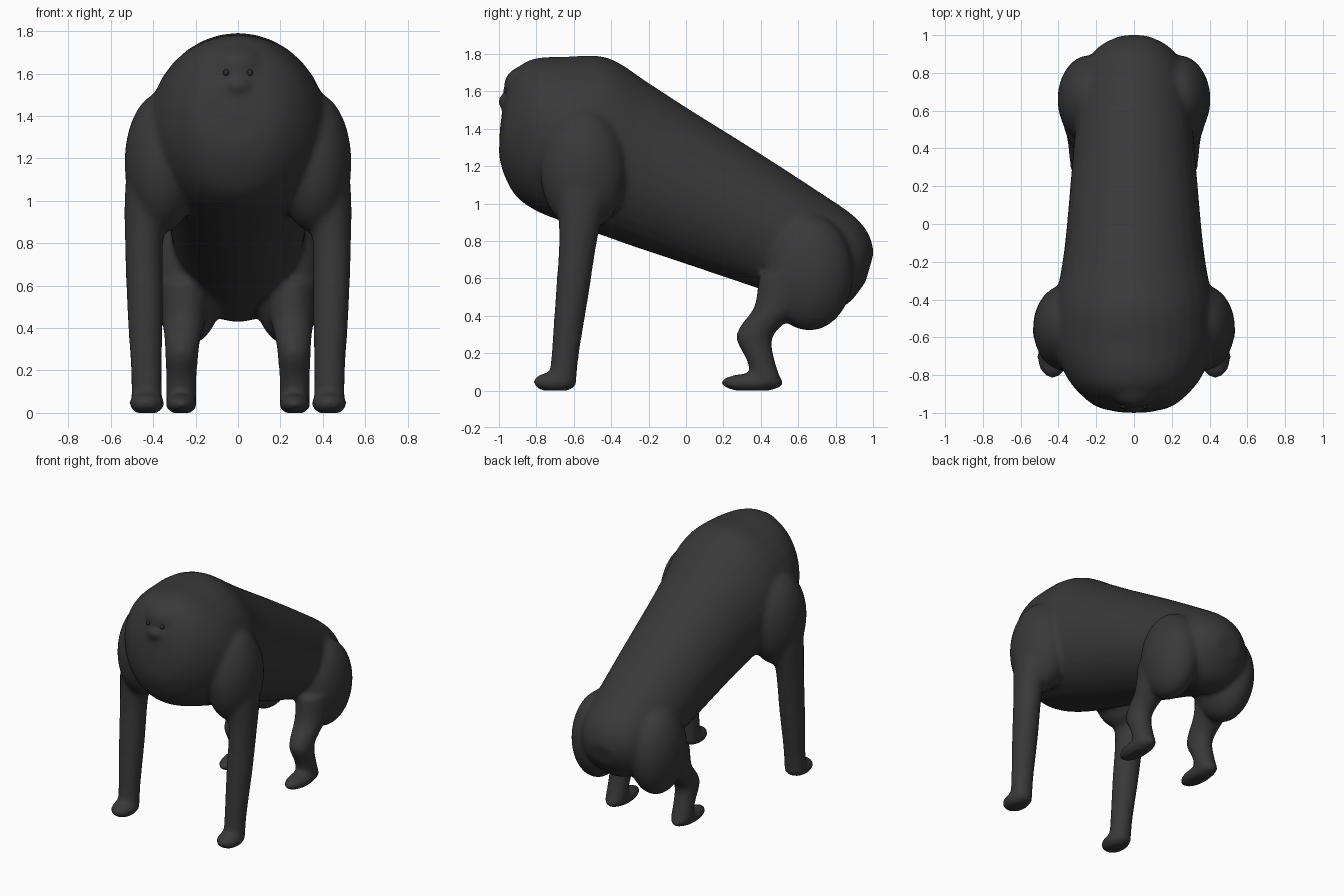
import bpy, bmesh, math
from mathutils import Vector, Matrix

if "Cube" in bpy.data.objects:
    bpy.data.objects.remove(bpy.data.objects["Cube"])


def material(name, rgb):
    m = bpy.data.materials.new(name)
    m.diffuse_color = (*rgb, 1)
    m.use_nodes = True
    m.node_tree.nodes["Principled BSDF"].inputs["Base Color"].default_value = m.diffuse_color
    return m


FUR = material("charcoal fur", (0.04, 0.04, 0.04))
EYE = material("dark eye", (0.025, 0.025, 0.025))
SEG = 32


def spline(rows, steps=5):
    """Catmull-Rom interpolation of section rows."""
    out = []
    for i in range(len(rows) - 1):
        a, b, c, d = (rows[max(0, min(len(rows) - 1, i + k))] for k in (-1, 0, 1, 2))
        for s in range(steps):
            t = s / steps
            out.append([0.5 * (2 * q + (r - p) * t + (2 * p - 5 * q + 4 * r - u) * t * t
                               + (3 * q - p - 3 * r + u) * t ** 3)
                        for p, q, r, u in zip(a, b, c, d)])
    return out + [list(rows[-1])]


def loft(bm, rings):
    """Rings are (centre, axis u, axis v); ends are capped."""
    loops = []
    for c, u, v in rings:
        loops.append([bm.verts.new(c + u * math.cos(2 * math.pi * k / SEG)
                                   + v * math.sin(2 * math.pi * k / SEG)) for k in range(SEG)])
    for a, b in zip(loops, loops[1:]):
        for k in range(SEG):
            n = (k + 1) % SEG
            bm.faces.new((a[k], a[n], b[n], b[k]))
    bm.faces.new(loops[0][::-1])
    bm.faces.new(loops[-1])


def ball(bm, centre, radii, floor=False):
    r = bmesh.ops.create_uvsphere(bm, u_segments=32, v_segments=20, radius=1,
                                  matrix=Matrix.Translation(centre) @ Matrix.Diagonal((*radii, 1)))
    if floor:
        for v in r["verts"]:
            v.co.z = max(v.co.z, -0.004)


def limb(bm, side, rows):
    loft(bm, [(Vector((side * x, y, z)), Vector((rx, 0, 0)), Vector((0, ry, 0)))
              for x, y, z, rx, ry in spline(rows)])


bm = bmesh.new()

# torso: top y, top z, bottom y, bottom z, half width
torso = [(-0.995, 1.40, -1.0, 1.26, 0.07), (-0.965, 1.58, -0.975, 1.16, 0.19),
         (-0.90, 1.72, -0.91, 1.04, 0.28), (-0.81, 1.775, -0.80, 0.96, 0.36),
         (-0.65, 1.785, -0.65, 0.90, 0.42), (-0.42, 1.78, -0.45, 0.83, 0.42),
         (-0.2, 1.645, -0.28, 0.77, 0.385), (0.0, 1.515, -0.1, 0.71, 0.36),
         (0.4, 1.265, 0.3, 0.575, 0.325), (0.7, 1.07, 0.55, 0.49, 0.30),
         (0.89, 0.94, 0.72, 0.43, 0.27), (0.975, 0.84, 0.86, 0.46, 0.20),
         (1.005, 0.74, 0.96, 0.58, 0.09)]
loft(bm, [(Vector((0, (ty + by) / 2, (tz + bz) / 2)), Vector((w, 0, 0)),
           Vector((0, (ty - by) / 2, (tz - bz) / 2))) for ty, tz, by, bz, w in spline(torso)])

# brow and muzzle
ball(bm, (0, -0.85, 1.625), (0.14, 0.125, 0.115))
ball(bm, (0, -0.93, 1.545), (0.075, 0.078, 0.05))

for s in (-1, 1):
    # shoulder, arm and hand
    ball(bm, (s * 0.36, -0.55, 1.18), (0.175, 0.23, 0.33))
    limb(bm, s, [(0.42, -0.55, 1.2, 0.10, 0.16), (0.43, -0.56, 1.0, 0.105, 0.13),
                 (0.443, -0.577, 0.8, 0.09, 0.102), (0.438, -0.61, 0.5, 0.085, 0.088),
                 (0.432, -0.645, 0.2, 0.073, 0.074), (0.43, -0.66, 0.03, 0.073, 0.072)])
    ball(bm, (s * 0.43, -0.70, 0.045), (0.083, 0.118, 0.055), True)
    # haunch, bent leg and foot
    ball(bm, (s * 0.235, 0.66, 0.63), (0.17, 0.235, 0.31))
    limb(bm, s, [(0.25, 0.58, 0.62, 0.13, 0.19), (0.255, 0.50, 0.45, 0.105, 0.135),
                 (0.262, 0.40, 0.345, 0.085, 0.11), (0.265, 0.365, 0.27, 0.078, 0.095),
                 (0.267, 0.40, 0.16, 0.072, 0.075), (0.267, 0.435, 0.04, 0.072, 0.08)])
    ball(bm, (s * 0.267, 0.355, 0.042), (0.075, 0.17, 0.05), True)

bmesh.ops.recalc_face_normals(bm, faces=bm.faces)
mesh = bpy.data.meshes.new("body")
bm.to_mesh(mesh)
bm.free()
body = bpy.data.objects.new("body", mesh)
bpy.context.collection.objects.link(body)

# fuse the parts into one soft skin
rm = body.modifiers.new("fuse", "REMESH")
rm.mode = "VOXEL"
rm.voxel_size = 0.016
sm = body.modifiers.new("soften", "SMOOTH")
sm.factor = 0.5
sm.iterations = 9
dg = bpy.context.evaluated_depsgraph_get()
skin = bpy.data.meshes.new_from_object(body.evaluated_get(dg))
body.modifiers.clear()
body.data = skin
for v in skin.vertices:
    v.co.z = max(v.co.z, 0.0)
skin.materials.clear()
skin.materials.append(FUR)
skin.shade_smooth()

# eyes
for s, label in ((-1, "right_eye"), (1, "left_eye")):
    eb = bmesh.new()
    ball(eb, (s * 0.056, -0.962, 1.604), (0.015, 0.015, 0.015))
    em = bpy.data.meshes.new(label)
    eb.to_mesh(em)
    eb.free()
    em.materials.append(EYE)
    em.shade_smooth()
    bpy.context.collection.objects.link(bpy.data.objects.new(label, em))
